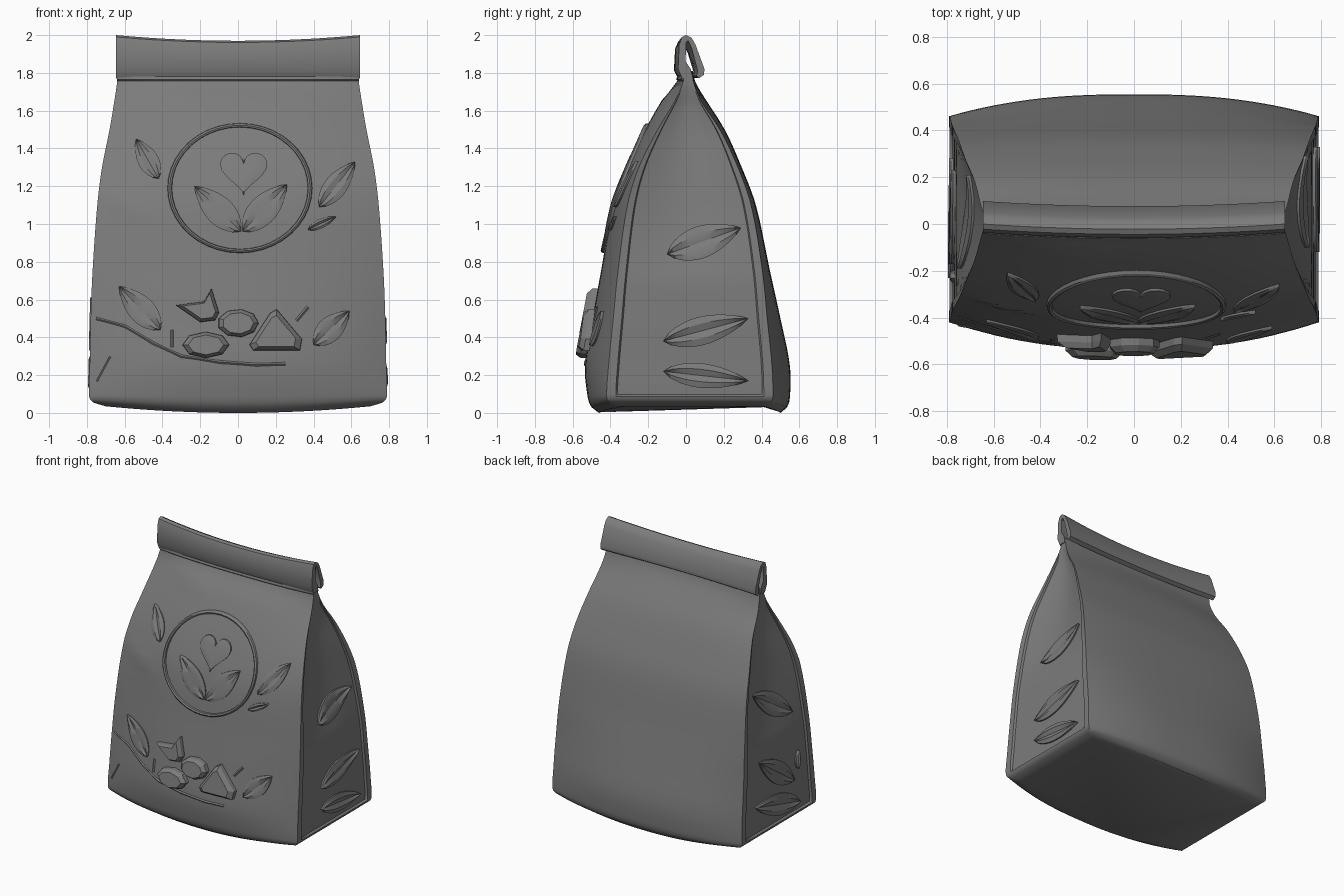
import bpy, bmesh, math

cube = bpy.data.objects.get("Cube")
if cube:
    bpy.data.objects.remove(cube, do_unlink=True)

grey = bpy.data.materials.new("matte_grey")
grey.use_nodes = True
COLOUR = (0.2, 0.2, 0.2, 1)
grey.diffuse_color = COLOUR
grey.node_tree.nodes["Principled BSDF"].inputs["Base Color"].default_value = COLOUR

# Bag sections: height, half width, corner front, corner back, middle front, middle back
SECTIONS = [
    (0, .70, -.36, .42, -.46, .50), (.03, .765, -.405, .45, -.50, .535),
    (.08, .788, -.42, .46, -.52, .55), (.25, .785, -.41, .455, -.535, .55),
    (.5, .78, -.385, .43, -.495, .5), (.75, .77, -.36, .405, -.45, .445),
    (1.1, .745, -.31, .345, -.385, .37), (1.3, .72, -.25, .275, -.31, .295),
    (1.5, .68, -.15, .18, -.215, .205), (1.65, .655, -.06, .08, -.13, .11),
    (1.75, .64, -.015, .04, -.05, .05), (1.82, .635, -.015, .03, -.025, .035)]


def section(z):
    """Smoothly interpolated section at a height."""
    n = len(SECTIONS)
    i = max(k for k in range(n - 1) if SECTIONS[k][0] <= max(z, 0))
    a, b = SECTIONS[i], SECTIONS[i + 1]
    p, q = SECTIONS[max(i - 1, 0)], SECTIONS[min(i + 2, n - 1)]
    d = b[0] - a[0]
    t = (z - a[0]) / d
    out = []
    for k in range(1, 6):
        m0 = (b[k] - p[k]) / (b[0] - p[0]) * d
        m1 = (q[k] - a[k]) / (q[0] - a[0]) * d
        out.append((2*t**3 - 3*t*t + 1) * a[k] + (t**3 - 2*t*t + t) * m0
                   + (3*t*t - 2*t**3) * b[k] + (t**3 - t*t) * m1)
    return out


def crease(x, z, x0, z0, x1, z1, width):
    """Soft fold running along a line on the front."""
    dx, dz = x1 - x0, z1 - z0
    length = math.hypot(dx, dz)
    along = ((x - x0) * dx + (z - z0) * dz) / length ** 2
    off = ((x - x0) * dz - (z - z0) * dx) / length
    return math.sin(math.pi * along) * math.exp(-(off / width) ** 2) if 0 < along < 1 else 0


def front(x, z):
    w, cf, cb, mf, mb = section(z)
    y = mf + (cf - mf) * min(abs(x / w), 1) ** 2.5
    y -= .012 * crease(x, z, -.76, 1.2, -.4, 1.0, .04)
    y -= .010 * crease(x, z, -.62, 1.74, -.1, 1.62, .04)
    return y


def back(x, z):
    w, cf, cb, mf, mb = section(z)
    return mb + (cb - mb) * min(abs(x / w), 1) ** 2.5


def side(y, z):
    """Half width at the gusset, with its recessed panel."""
    w, cf, cb, mf, mb = section(z)
    s = (y - cf) / (cb - cf)
    fold = .06 * max(0, math.sin(math.pi * (z - .7) / 1.05)) if .7 < z < 1.75 else 0
    inset = .014 if .06 < s < .94 and .09 < z < 1.7 else 0
    return w - inset - fold * math.sin(math.pi * min(max(s, 0), 1))


def on_front(u, v, h):
    return (u, front(u, v) - h, v)


def on_left(u, v, h):
    return (side(u, v) + h, u, v)


def on_right(u, v, h):
    return (-side(u, v) - h, u, v)


OUT = {on_front: (0, -1, 0), on_left: (1, 0, 0), on_right: (-1, 0, 0)}


def make(name, rows, closed=False, caps=False, out=None, angle=35):
    """Skin rows of points into a mesh object."""
    bm = bmesh.new()
    grid = [[bm.verts.new(p) for p in row] for row in rows]
    n = len(grid[0])
    for a, b in zip(grid, grid[1:]):
        for i in range(n if closed else n - 1):
            j = (i + 1) % n
            bm.faces.new((a[i], a[j], b[j], b[i]))
    if caps:
        bm.faces.new(grid[-1])
        if caps == "both":
            bm.faces.new(grid[0])
    bmesh.ops.remove_doubles(bm, verts=bm.verts, dist=1e-5)
    bmesh.ops.recalc_face_normals(bm, faces=bm.faces)
    if out:
        facing = sum(f.normal[k] * out[k] * f.calc_area() for f in bm.faces for k in range(3))
        if facing < 0:
            bmesh.ops.reverse_faces(bm, faces=bm.faces)
    mesh = bpy.data.meshes.new(name)
    bm.to_mesh(mesh)
    bm.free()
    mesh.materials.append(grey)
    ob = bpy.data.objects.new(name, mesh)
    bpy.context.collection.objects.link(ob)
    bpy.ops.object.select_all(action="DESELECT")
    ob.select_set(True)
    bpy.context.view_layer.objects.active = ob
    if angle:
        bpy.ops.object.shade_smooth_by_angle(angle=math.radians(angle))
    return ob


def leaf(name, place, base, tip, width, lift=.014):
    """Raised leaf with a sunken midrib."""
    dx, dz = tip[0] - base[0], tip[1] - base[1]
    length = math.hypot(dx, dz)
    nx, nz = -dz / length, dx / length
    rows = []
    for k in range(13):
        t = k / 12
        half = width / 2 * math.sin(math.pi * t ** .85) ** .8 if 0 < k < 12 else 0
        row = []
        for s, h in ((-1, -.008), (-1, lift * .6), (-.5, lift * 1.1), (0, lift * .4),
                     (.5, lift * 1.1), (1, lift * .6), (1, -.008)):
            row.append(place(base[0] + dx * t + nx * half * s,
                             base[1] + dz * t + nz * half * s, h))
        rows.append(row)
    make(name, rows, out=OUT[place], angle=30)


def plate(name, outline, rings, angle=25):
    """Raised front plate; rings are (scale, height) from rim to centre."""
    cx = sum(p[0] for p in outline) / len(outline)
    cz = sum(p[1] for p in outline) / len(outline)
    rows = [[on_front(cx + (u - cx) * s, cz + (v - cz) * s, h) for u, v in outline]
            for s, h in rings]
    make(name, rows, closed=True, caps=rings[-1][0] < .9, out=OUT[on_front], angle=angle)


def ellipse(cx, cz, rx, rz, n):
    return [(cx + rx * math.cos(2 * math.pi * k / n), cz + rz * math.sin(2 * math.pi * k / n))
            for k in range(n)]


# Bag body
heights = [0, .01, .03, .055, .08, .095] + [.13 + .0525 * k for k in range(33)]
edge = [.03, .055, .065, .2, .35, .5, .65, .8, .935, .945, .97]
rings = []
for z in heights:
    w, cf, cb, mf, mb = section(z)
    xs = [w * (k / 16 - 1) for k in range(33)]
    ys = [cf + (cb - cf) * s for s in edge]
    ring = [(x, front(x, z)) for x in xs] + [(side(y, z), y) for y in ys]
    ring += [(x, back(x, z)) for x in reversed(xs)] + [(-side(y, z), y) for y in reversed(ys)]
    lift = .035 * max(0, 1 - z / .1)
    rings.append([(x, y, z + lift * (x / w) ** 2) for x, y in ring])
make("bag_body", rings, closed=True, caps="both", angle=40)

# Rolled top, open at the ends, sagging in the middle
roll = [(-.02, 1.77), (-.042, 1.82), (-.036, 1.95), (-.022, 1.99), (0, 2.0), (.03, 1.985),
        (.05, 1.95), (.098, 1.82), (.095, 1.79), (.07, 1.772), (.055, 1.785), (.062, 1.81),
        (.03, 1.93), (.012, 1.97), (0, 1.96), (-.002, 1.86), (.025, 1.82), (.035, 1.77)]
rows = []
for k in range(25):
    t = k / 12 - 1
    sag = 1 - t * t
    rows.append([(.645 * t, y - .022 * sag, z - .03 * sag * (z - 1.77) / .23) for y, z in roll])
make("rolled_top", rows, closed=True, caps="both", angle=40)

# Seam line under the roll
make("top_seam", [[(.04 * k - .64, front(.04 * k - .64, z) - h, z)
                   for z, h in ((1.755, -.004), (1.765, .01), (1.785, .01))]
                  for k in range(33)], out=OUT[on_front])

# Round emblem: ring, heart and two leaves
plate("emblem_ring", ellipse(.01, 1.19, .385, .345, 40),
      [(1, -.01), (.99, .014), (.965, .02), (.94, .014), (.93, -.01)])
heart = []
for k in range(32):
    a = 2 * math.pi * k / 32
    heart.append((.03 + .125 * math.sin(a) ** 3,
                  1.285 + .0078 * (13 * math.cos(a) - 5 * math.cos(2 * a)
                                   - 2 * math.cos(3 * a) - math.cos(4 * a))))
plate("emblem_heart", heart, [(1, -.006), (1, .01), (.85, .014), (.4, .014)])
leaf("emblem_leaf_right", on_front, (.015, .96), (-.23, 1.2), .15)
leaf("emblem_leaf_left", on_front, (.025, .96), (.26, 1.21), .15)

# Scattered leaves on the front
for name, base, tip, width in (
        ("leaf_upper_right", (-.42, 1.24), (-.54, 1.45), .11),
        ("leaf_lower_right", (-.41, .44), (-.63, .67), .14),
        ("leaf_upper_left", (.43, 1.09), (.62, 1.33), .12),
        ("leaf_small_left", (.37, .97), (.52, 1.04), .05),
        ("leaf_lower_left", (.40, .36), (.59, .54), .13)):
    leaf(name, on_front, base, tip, width)

# Leaves on the gussets
for name, place, base, tip, width in (
        ("right_leaf_top", on_right, (-.19, .83), (.21, 1.09), .16),
        ("right_leaf_middle", on_right, (-.17, .33), (.23, .61), .16),
        ("right_leaf_bottom", on_right, (-.23, .15), (.28, .29), .16),
        ("right_leaf_small", on_right, (-.22, .40), (-.23, .53), .05),
        ("left_leaf_top", on_left, (-.1, .84), (.29, .98), .17),
        ("left_leaf_middle", on_left, (-.12, .38), (.33, .50), .15),
        ("left_leaf_bottom", on_left, (-.12, .22), (.33, .17), .13)):
    leaf(name, place, base, tip, width, .018)

# Faceted chunks
chunks = {
    "chunk_peak": [(-.33, .57), (-.18, .59), (-.14, .66), (-.1, .53), (-.12, .49), (-.2, .48)],
    "chunk_middle": ellipse(0, .475, .11, .075, 9),
    "chunk_low": ellipse(-.17, .36, .125, .07, 8),
    "chunk_triangle": [(.06, .36), (.08, .33), (.33, .33), (.34, .39), (.205, .55), (.17, .53)]}
for name, outline in chunks.items():
    plate(name, outline, [(1, -.02), (.98, .03), (.75, .055)], angle=0)

# Swooping crease below the chunks, and short tick marks
lines = {"swoop": [(-.75, .50), (-.6, .46), (-.45, .37), (-.3, .30), (-.1, .27), (.1, .255), (.25, .26)],
         "tick_left": [(.31, .49), (.37, .56)], "tick_right": [(-.35, .35), (-.35, .44)],
         "corner_crease": [(-.75, .17), (-.68, .3)]}
for name, path in lines.items():
    rows = []
    for i, (u, v) in enumerate(path):
        a, b = path[max(i - 1, 0)], path[min(i + 1, len(path) - 1)]
        d = math.hypot(b[0] - a[0], b[1] - a[1])
        nx, nz = (a[1] - b[1]) / d, (b[0] - a[0]) / d
        rows.append([on_front(u + nx * s, v + nz * s, h)
                     for s, h in ((-.012, -.003), (0, .007), (.012, -.003))])
    make(name, rows, out=OUT[on_front], angle=60)
